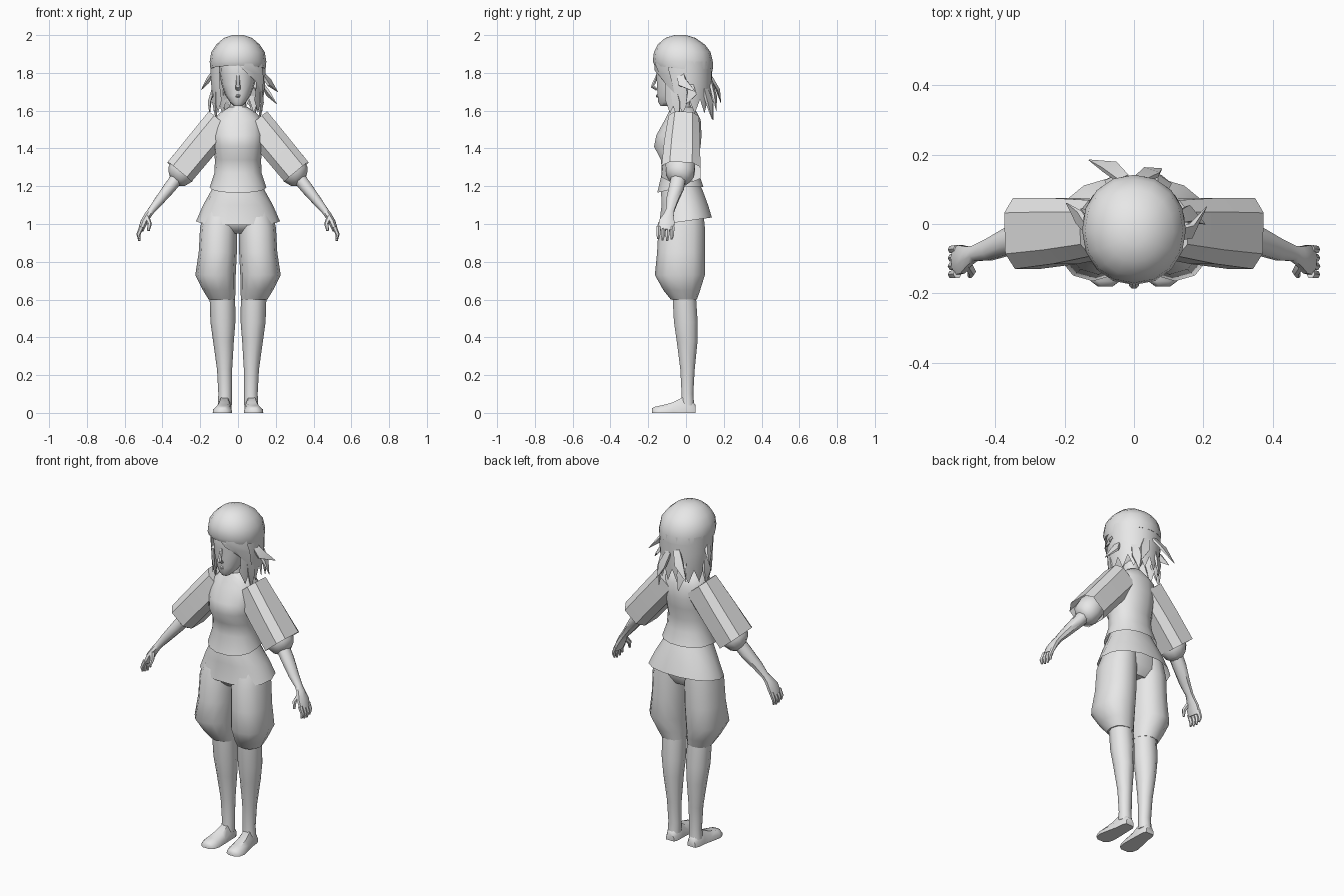
import bpy, bmesh, math
from mathutils import Vector

grey = bpy.data.materials.new("plain_grey")
grey.diffuse_color = (0.8, 0.8, 0.8, 1)


def finish(name, bm, mirror=False, angle=50):
    bmesh.ops.recalc_face_normals(bm, faces=bm.faces)
    me = bpy.data.meshes.new(name)
    bm.to_mesh(me)
    bm.free()
    me.materials.append(grey)
    ob = bpy.data.objects.new(name, me)
    bpy.context.collection.objects.link(ob)
    bpy.ops.object.select_all(action='DESELECT')
    ob.select_set(True)
    bpy.context.view_layer.objects.active = ob
    bpy.ops.object.shade_smooth_by_angle(angle=math.radians(angle))
    if mirror:
        ob.modifiers.new("mirror", 'MIRROR').use_clip = False
    return ob


def skin(name, rings, caps=(True, True), closed=True, **kw):
    """Join rings of points into a surface."""
    bm = bmesh.new()
    vs = [[bm.verts.new(p) for p in r] for r in rings]
    n = len(vs[0])
    for a, b in zip(vs, vs[1:]):
        for i in range(n if closed else n - 1):
            j = (i + 1) % n
            bm.faces.new((a[i], a[j], b[j], b[i]))
    if caps[0]:
        bm.faces.new(vs[0])
    if caps[1]:
        bm.faces.new(vs[-1])
    return finish(name, bm, **kw)


def unit(a, e):
    """Point on a rounded square; e = 2 is a circle."""
    c, s = math.cos(a), math.sin(a)
    f = lambda v: math.copysign(abs(v) ** (2 / e), v)
    return f(c), f(s)


def stack(name, rows, n=14, e=2.2, dip=None, **kw):
    """Horizontal rings: (z, centre x, half width, front y, back y)."""
    rings = []
    for k, (z, cx, rx, y0, y1) in enumerate(rows):
        ring = []
        for i in range(n):
            u, v = unit(2 * math.pi * i / n, e)
            dz = dip(k, u, v) if dip else 0
            ring.append((cx + rx * u, (y0 + y1) / 2 + (y1 - y0) / 2 * v, z + dz))
        rings.append(ring)
    return skin(name, rings, **kw)


def tube(name, pts, n=8, e=2, ref=(0, 1, 0), **kw):
    """Limb along points: (x, y, z, half width along ref, half width across)."""
    ps = [Vector(p[:3]) for p in pts]
    rings = []
    for i, p in enumerate(ps):
        t = (ps[min(i + 1, len(ps) - 1)] - ps[max(i - 1, 0)]).normalized()
        u = Vector(ref)
        u = (u - t * u.dot(t)).normalized()
        w = t.cross(u)
        ring = []
        for k in range(n):
            c, s = unit(2 * math.pi * (k + 0.5) / n, e)
            ring.append(p + u * c * pts[i][3] + w * s * pts[i][4])
        rings.append(ring)
    return skin(name, rings, **kw)


# shirt with flared hem, lower at the front
stack("shirt", [
    (1.62, 0, .05, -.08, .04), (1.59, 0, .095, -.095, .06), (1.55, 0, .135, -.115, .08),
    (1.47, 0, .137, -.16, .085), (1.41, 0, .132, -.172, .08), (1.34, 0, .122, -.135, .065),
    (1.27, 0, .125, -.13, .07), (1.195, 0, .15, -.155, .095)],
    caps=(True, False), dip=lambda k, u, v: -.03 * max(0, -v) if k == 7 else 0)

# tunic skirt and hips
stack("tunic_skirt", [
    (1.24, 0, .118, -.11, .06), (1.18, 0, .14, -.135, .09), (1.10, 0, .185, -.132, .12),
    (1.015, 0, .222, -.146, .14)], caps=(True, False),
    dip=lambda k, u, v: .02 * v if k == 3 else 0)
stack("hips", [(1.12, 0, .16, -.12, .09), (1.0, 0, .185, -.135, .09), (.95, 0, .10, -.09, .06)])

# baggy trousers, legs and feet
stack("trouser_leg", [
    (1.08, .09, .085, -.11, .09), (.98, .103, .098, -.146, .10), (.85, .107, .101, -.153, .10),
    (.73, .119, .107, -.165, .10), (.65, .10, .086, -.12, .075), (.60, .085, .07, -.08, .058)],
    n=12, mirror=True)
stack("lower_leg", [
    (.63, .083, .068, -.075, .055), (.48, .08, .066, -.067, .065), (.38, .077, .055, -.052, .064),
    (.23, .071, .04, -.032, .048), (.10, .068, .036, -.025, .04), (.04, .07, .037, -.03, .045)],
    n=10, e=2, mirror=True)
feet = []
for y, cx, rx, h in [(.05, .07, .026, .045), (.03, .07, .035, .07), (-.02, .072, .038, .085),
                     (-.07, .077, .045, .058), (-.13, .083, .051, .042), (-.165, .083, .042, .034),
                     (-.18, .083, .022, .026)]:
    feet.append([(cx + rx * a, y, h * b) for a, b in
                 [(-1, 0), (1, 0), (.95, .45), (.5, .95), (-.5, .95), (-.95, .45)]])
skin("foot", feet, mirror=True)

# sleeves, gathered cuffs and arms
tube("sleeve", [(.09, -.012, 1.54, .085, .09), (.20, -.02, 1.408, .10, .088),
                (.31, -.027, 1.275, .108, .086)], e=3.2, caps=(True, False), mirror=True, angle=35)
tube("sleeve_cuff", [(.24, -.028, 1.345, .075, .07), (.285, -.03, 1.30, .082, .075),
                     (.305, -.032, 1.265, .078, .074), (.325, -.036, 1.24, .06, .058),
                     (.338, -.04, 1.228, .035, .035)], n=10, mirror=True)
tube("forearm", [(.31, -.035, 1.26, .042, .038), (.36, -.05, 1.195, .042, .035),
                 (.42, -.075, 1.12, .033, .027), (.46, -.085, 1.07, .024, .02),
                 (.478, -.092, 1.045, .03, .02), (.498, -.102, 1.01, .045, .02),
                 (.514, -.107, .968, .043, .016)], mirror=True)
for i in range(4):
    y = -.072 - .024 * i
    d = .008 * abs(i - 1.3)
    tube(f"finger_{i + 1}", [(.510, y, .985, .013, .013), (.527, y - .002, .945, .012, .011),
                             (.522, y - .004, .908 + d, .006, .006)], n=6, mirror=True)
tube("thumb", [(.482, -.112, 1.035, .016, .014), (.468, -.138, 1.0, .013, .012),
               (.474, -.15, .965, .007, .007)], n=6, mirror=True)

# neck and face
stack("neck", [(1.72, 0, .045, -.08, .02), (1.63, 0, .043, -.075, .025), (1.58, 0, .06, -.085, .04)],
      n=10, e=2)
stack("head", [
    (1.625, 0, .022, -.135, -.085), (1.645, 0, .043, -.148, -.04), (1.68, 0, .066, -.152, .02),
    (1.74, 0, .088, -.157, .06), (1.79, 0, .096, -.158, .08), (1.85, 0, .10, -.165, .09),
    (1.91, 0, .09, -.14, .08)], e=2.3)
tube("nose", [(0, -.152, 1.79, .006, .008), (0, -.17, 1.745, .01, .01),
              (0, -.178, 1.728, .011, .014), (0, -.154, 1.712, .008, .013)], n=6)
tube("lips", [(-.025, -.141, 1.678, .003, .002), (0, -.152, 1.678, .008, .009),
              (.025, -.141, 1.678, .003, .002)], n=6)

# hair: rounded crown, then a jagged curtain round the sides and back
stack("hair_crown", [
    (2.0, 0, .03, -.06, 0), (1.985, 0, .075, -.11, .05), (1.95, 0, .115, -.15, .10),
    (1.91, 0, .142, -.17, .13), (1.86, 0, .15, -.176, .142), (1.82, 0, .146, -.166, .142),
    (1.825, 0, .11, -.14, .10)], n=16, e=2.1,
    dip=lambda k, u, v: .018 * max(0, -v) if k > 4 else 0)
curtain = []
N = 21
for k, (z, rx, y1) in enumerate([(1.86, .147, .14), (1.76, .145, .138), (1.69, .138, .135),
                                 (1.63, .128, .13)]):
    ring = []
    for i in range(N):
        a = math.radians(-48 + 276 * i / (N - 1))
        c, s = math.cos(a), math.sin(a)
        jag = (-.045 if i % 2 else .03) if k == 3 else 0
        ring.append((rx * c, s * (y1 if s > 0 else .15), z + jag))
    curtain.append(ring)
skin("hair_curtain", curtain, caps=(False, False), closed=False)

# loose pointed locks: root, middle, tip and width
locks = [
    ((.125, -.03, 1.80), (.165, -.02, 1.75), (.21, .05, 1.70), .035),
    ((.13, .02, 1.74), (.16, .03, 1.69), (.205, .0, 1.635), .035),
    ((.115, -.07, 1.74), (.122, -.05, 1.64), (.115, -.04, 1.545), .03),
    ((-.115, -.07, 1.74), (-.122, -.05, 1.64), (-.115, -.04, 1.545), .03),
    ((-.13, -.02, 1.80), (-.16, .02, 1.76), (-.195, .06, 1.71), .03),
    ((-.13, .0, 1.72), (-.15, .02, 1.65), (-.15, .03, 1.575), .035),
    ((-.03, .13, 1.78), (-.07, .165, 1.72), (-.13, .185, 1.64), .035),
    ((.02, .13, 1.76), (.05, .15, 1.68), (.08, .16, 1.60), .035),
    ((-.06, .11, 1.72), (-.06, .13, 1.64), (-.05, .145, 1.55), .035),
    ((.08, .10, 1.72), (.085, .125, 1.64), (.08, .14, 1.55), .035)]
for i, (a, b, c, w) in enumerate(locks):
    out = Vector((b[0], b[1], 0)).normalized()
    tube(f"hair_lock_{i + 1}", [(*a, .01, w * .7), (*b, .01, w), (*c, .001, .002)],
         n=4, ref=out, angle=30)

# fringe swept over one side of the forehead
skin("fringe", [[(-.01, -.165, 1.85), (.06, -.165, 1.85), (.125, -.10, 1.85)],
                [(.03, -.168, 1.815), (.085, -.145, 1.80), (.135, -.08, 1.78)],
                [(.088, -.122, 1.76), (.108, -.10, 1.73), (.132, -.06, 1.69)]],
     caps=(False, False), closed=False)
